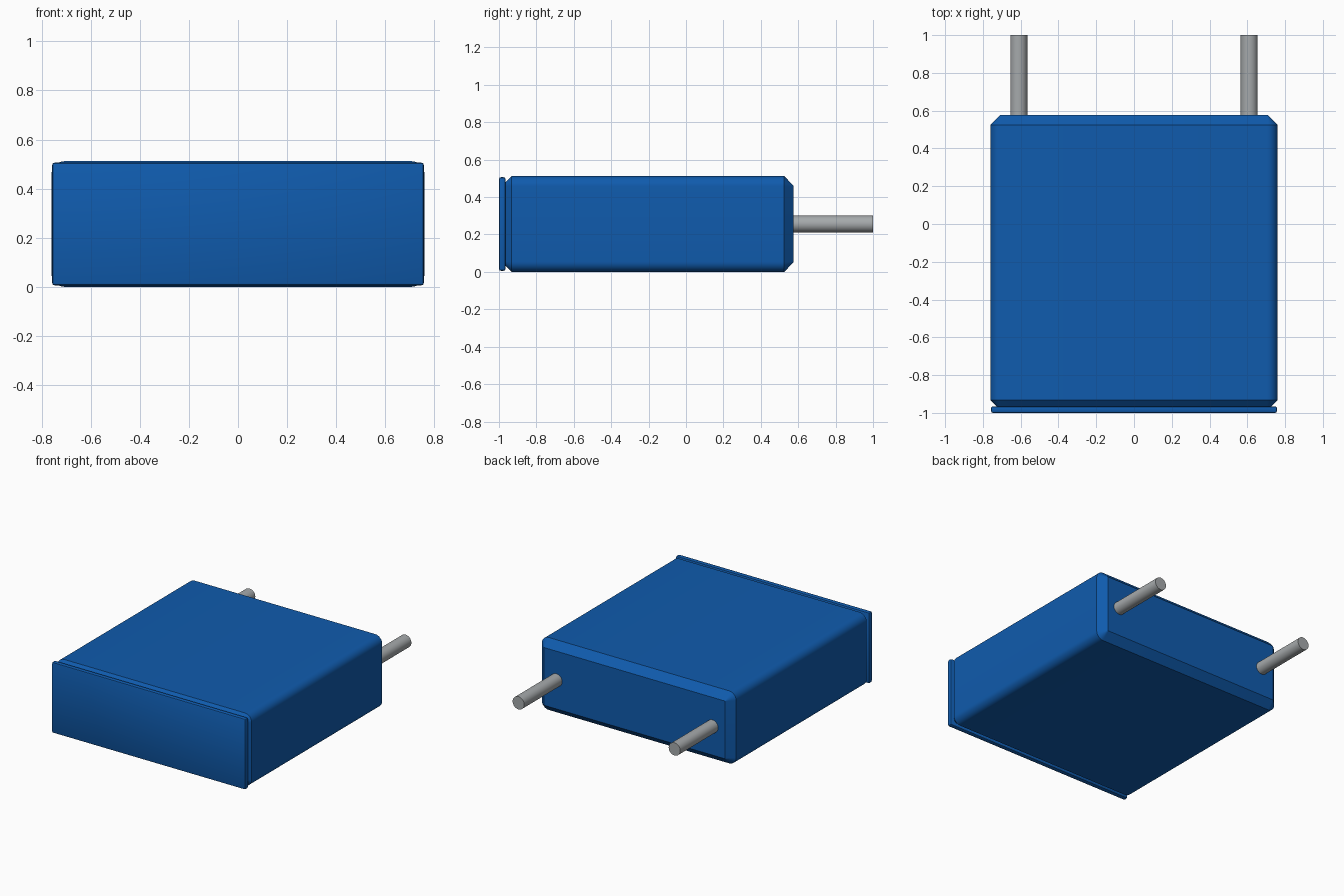
import bpy, bmesh, math

if "Cube" in bpy.data.objects:
    bpy.data.objects.remove(bpy.data.objects["Cube"], do_unlink=True)


def material(name, rgb, metallic=0.0):
    m = bpy.data.materials.new(name)
    m.use_nodes = True
    m.diffuse_color = (*rgb, 1)
    m.node_tree.nodes["Principled BSDF"].inputs["Base Color"].default_value = (*rgb, 1)
    return m


BLUE = material("blue casing", (0.005, 0.105, 0.42))
GREY = material("grey metal", (0.38, 0.40, 0.41))

HALF_W, HEIGHT = 0.76, 0.512
MID_Z = HEIGHT / 2


def add_object(name, bm, mat):
    bmesh.ops.recalc_face_normals(bm, faces=bm.faces)
    mesh = bpy.data.meshes.new(name)
    bm.to_mesh(mesh)
    bm.free()
    mesh.materials.append(mat)
    ob = bpy.data.objects.new(name, mesh)
    bpy.context.collection.objects.link(ob)
    bpy.ops.object.select_all(action='DESELECT')
    ob.select_set(True)
    bpy.context.view_layer.objects.active = ob
    bpy.ops.object.shade_smooth_by_angle(angle=math.radians(30))
    return ob


def ring(bm, y, inset, radius=0.055, steps=8):
    """Rounded rectangle across the casing; the inset shrinks the corner radius."""
    r = radius - inset
    verts = []
    for q, (sx, sz) in enumerate(((1, 1), (-1, 1), (-1, -1), (1, -1))):
        cx, cz = sx * (HALF_W - radius), MID_Z + sz * (MID_Z - radius)
        for i in range(steps + 1):
            a = math.radians(90) * (q + i / steps)
            verts.append(bm.verts.new((cx + r * math.cos(a), y, cz + r * math.sin(a))))
    return verts


# Casing: rounded along its length, chamfered at both ends
bm = bmesh.new()
rings = [ring(bm, y, inset) for y, inset in
         ((-0.965, 0.032), (-0.932, 0), (0.525, 0), (0.576, 0.052))]
for a, b in zip(rings, rings[1:]):
    for i in range(len(a)):
        j = (i + 1) % len(a)
        bm.faces.new((a[i], a[j], b[j], b[i]))
bm.faces.new(rings[0])
bm.faces.new(rings[-1])
add_object("casing", bm, BLUE)

# Front plate with softened edges
bm = bmesh.new()
bmesh.ops.create_cube(bm, size=1)
for v in bm.verts:
    v.co = (v.co.x * 1.514, -0.9825 + v.co.y * 0.035, MID_Z + v.co.z * 0.5)
bmesh.ops.bevel(bm, geom=bm.edges[:], offset=0.01, segments=2, profile=0.5, affect='EDGES')
add_object("front_plate", bm, BLUE)

# Two round rods out of the back
for side, x in (("left", 0.61), ("right", -0.61)):
    bm = bmesh.new()
    bmesh.ops.create_cone(bm, cap_ends=True, segments=32, radius1=0.045, radius2=0.045, depth=0.45)
    for v in bm.verts:
        v.co = (x + v.co.x, 0.775 + v.co.z, MID_Z + v.co.y)
    add_object(side + "_rod", bm, GREY)
